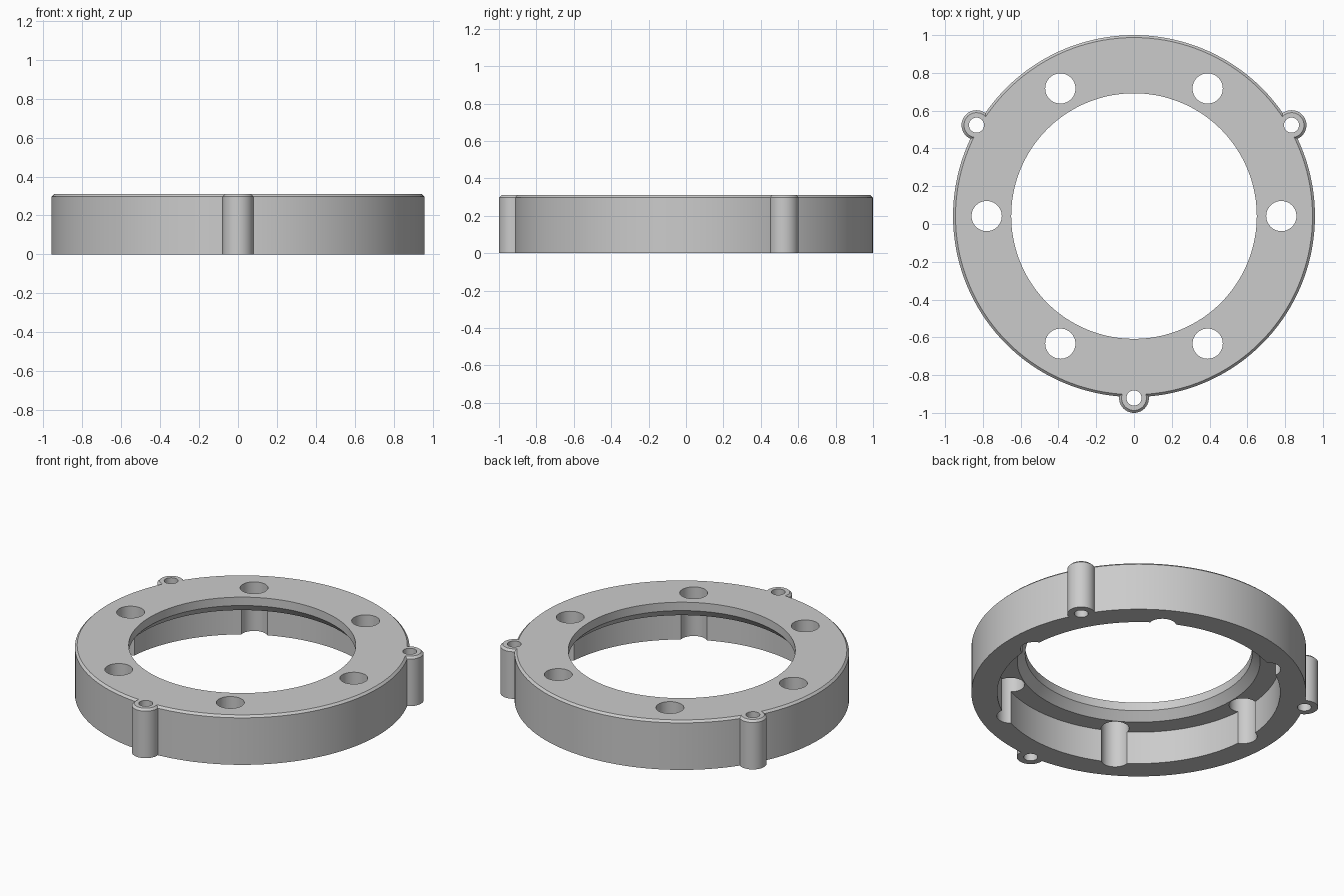
import bpy, bmesh, math
from mathutils import Matrix, Vector

cube = bpy.data.objects.get("Cube")
if cube:
    bpy.data.objects.remove(cube)

CENTRE_Y = 0.042
HEIGHT = 0.31
OUTER = 0.958
BEVEL = 0.013
LUG_RING, LUG_R = 0.963, 0.079
BOLT_RING, BOLT_R = 0.78, 0.08

grey = bpy.data.materials.new("light grey")
grey.use_nodes = True
colour = (0.6, 0.6, 0.6, 1)
grey.diffuse_color = colour
grey.node_tree.nodes["Principled BSDF"].inputs["Base Color"].default_value = colour


def lathe(bm, profile, centre, steps, closed):
    """Revolve (radius, z) points about a vertical axis; open profiles get end caps."""
    rings = []
    for r, z in profile:
        rings.append([bm.verts.new((centre[0] + r * math.cos(math.tau * i / steps),
                                    centre[1] + r * math.sin(math.tau * i / steps), z))
                      for i in range(steps)])
    pairs = list(zip(rings, rings[1:] + rings[:1])) if closed else list(zip(rings, rings[1:]))
    for a, b in pairs:
        for i in range(steps):
            j = (i + 1) % steps
            bm.faces.new((a[i], a[j], b[j], b[i]))
    if not closed:
        bm.faces.new(rings[0][::-1])
        bm.faces.new(rings[-1])


def polar(radius, degrees):
    a = math.radians(degrees)
    return radius * math.cos(a), CENTRE_Y + radius * math.sin(a)


def make(name, profile, centres, steps, closed=False):
    bm = bmesh.new()
    for c in centres:
        lathe(bm, profile, c, steps, closed)
    bmesh.ops.recalc_face_normals(bm, faces=bm.faces)
    mesh = bpy.data.meshes.new(name)
    bm.to_mesh(mesh)
    bm.free()
    mesh.materials.append(grey)
    obj = bpy.data.objects.new(name, mesh)
    bpy.context.collection.objects.link(obj)
    return obj


def boolean(target, tool, operation):
    mod = target.modifiers.new(tool.name, "BOOLEAN")
    mod.object, mod.operation, mod.solver = tool, operation, "EXACT"


# Ring body: chamfered outer edge, thin inner lip, sloped underside, wide lower bore
body_profile = [(0.81, 0), (OUTER, 0), (OUTER, HEIGHT - BEVEL), (OUTER - BEVEL, HEIGHT),
                (0.65, HEIGHT), (0.65, 0.257), (0.695, 0.207), (0.81, 0.207)]
ring = make("ring_body", body_profile, [(0, CENTRE_Y)], 144, closed=True)

# Three outer screw lugs
lug_centres = [polar(LUG_RING, a) for a in (-90, 30, 150)]
lugs = make("screw_lugs", [(LUG_R, 0), (LUG_R, HEIGHT - BEVEL), (LUG_R - BEVEL, HEIGHT)],
            lug_centres, 40)

# Through holes: small ones in the lugs, six large ones around the flange
lug_holes = make("lug_hole_cutter", [(0.04, -0.1), (0.04, 0.5)], lug_centres, 32)
bolt_holes = make("bolt_hole_cutter", [(BOLT_R, -0.1), (BOLT_R, 0.5)],
                  [polar(BOLT_RING, 60 * k) for k in range(6)], 48)

boolean(ring, lugs, "UNION")
boolean(ring, lug_holes, "DIFFERENCE")
boolean(ring, bolt_holes, "DIFFERENCE")

# Bake the booleans and drop the helpers
bpy.context.view_layer.update()
evaluated = ring.evaluated_get(bpy.context.evaluated_depsgraph_get())
result = bpy.data.meshes.new_from_object(evaluated)
ring.modifiers.clear()
ring.data = result
result.materials.clear()
result.materials.append(grey)
for poly in result.polygons:
    poly.material_index = 0
for helper in (lugs, lug_holes, bolt_holes):
    bpy.data.objects.remove(helper)

# Smooth round walls, sharp edges
bpy.ops.object.select_all(action="DESELECT")
ring.select_set(True)
bpy.context.view_layer.objects.active = ring
bpy.ops.object.shade_smooth_by_angle(angle=math.radians(25))
